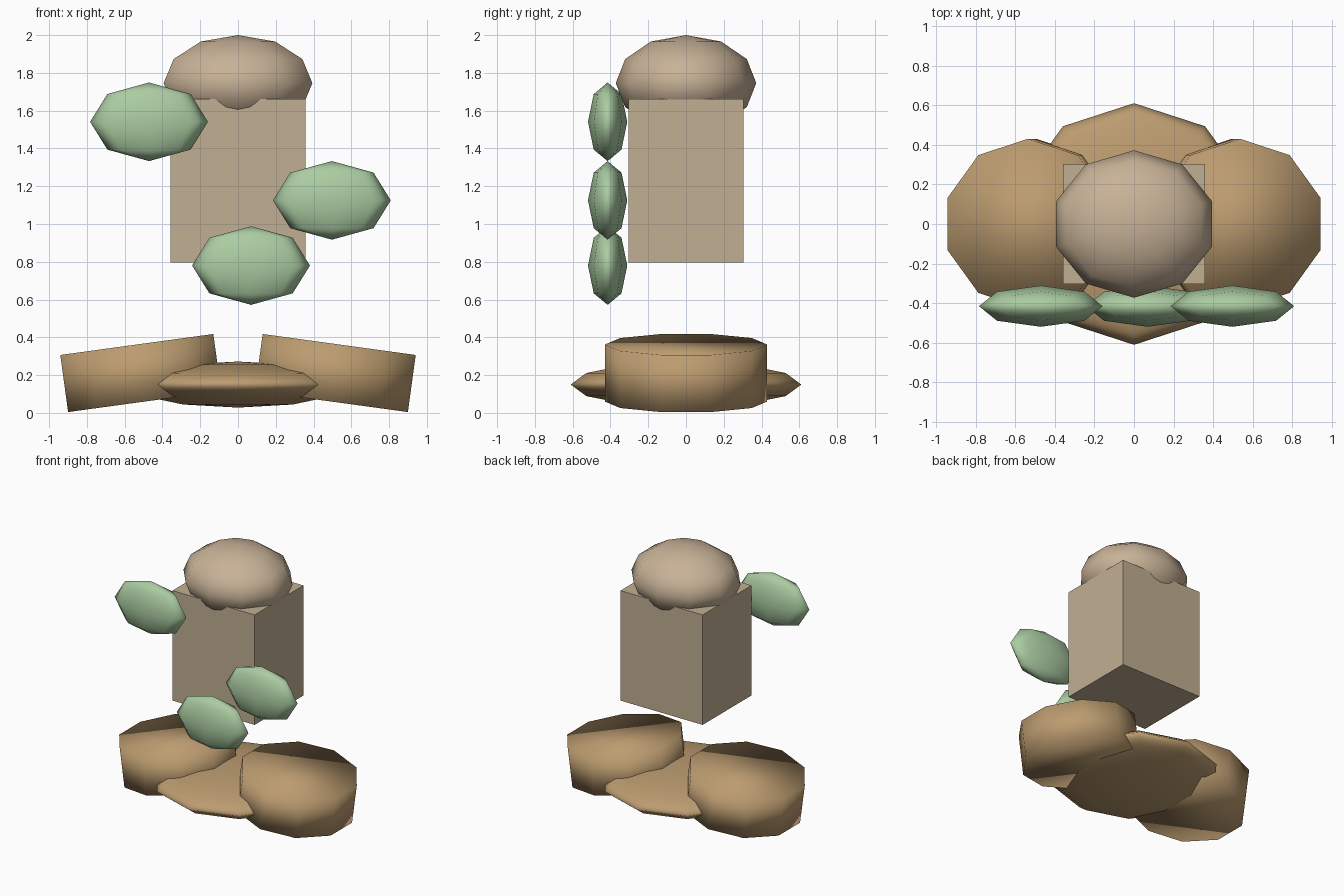
import bpy
import math

cube = bpy.data.objects.get("Cube")
if cube:
    bpy.data.objects.remove(cube, do_unlink=True)


def material(name, rgb):
    """Flat material from an sRGB 0-255 colour."""
    lin = [((c / 255 + 0.055) / 1.055) ** 2.4 for c in rgb] + [1.0]
    mat = bpy.data.materials.new(name)
    mat.use_nodes = True
    mat.diffuse_color = lin
    bsdf = next(n for n in mat.node_tree.nodes if n.type == "BSDF_PRINCIPLED")
    bsdf.inputs["Base Color"].default_value = lin
    return mat


stone = material("warm_stone", (193, 175, 146))
cap_tan = material("cap_tan", (200, 178, 151))
earth = material("earth_brown", (188, 156, 112))
leaf = material("leaf_green", (171, 204, 162))


def finish(name, mat, smooth=True):
    obj = bpy.context.object
    obj.name = name
    obj.data.name = name
    obj.data.materials.append(mat)
    if smooth:
        bpy.ops.object.shade_smooth()
    return obj


def ellipsoid(name, loc, radii, segments, rings, mat):
    bpy.ops.mesh.primitive_uv_sphere_add(
        segments=segments, ring_count=rings, radius=1, location=loc)
    bpy.context.object.scale = radii
    return finish(name, mat)


# Ground: a flattened mound between two outward-leaning discs
ellipsoid("base_mound", (0, 0, 0.15), (0.61, 0.61, 0.122), 10, 6, earth)
for side, label in ((1, "left"), (-1, "right")):
    bpy.ops.mesh.primitive_cylinder_add(
        vertices=10, radius=0.43, depth=0.305,
        location=(side * 0.515, 0, 0.211),
        rotation=(0, side * math.radians(7.8), 0))
    finish(label + "_base_disc", earth)

# Floating block
bpy.ops.mesh.primitive_cube_add(size=1, location=(0, 0, 1.228))
bpy.context.object.scale = (0.715, 0.607, 0.865)
finish("body_block", stone, smooth=False)

# Rounded cap sunk into the block
ellipsoid("top_cap", (0, 0, 1.746), (0.414, 0.372, 0.254), 10, 6, cap_tan)

# Leaves floating in front
for label, x, z in (("upper", -0.471, 1.541), ("middle", 0.497, 1.125),
                    ("lower", 0.069, 0.78)):
    ellipsoid(label + "_leaf", (x, -0.415, z), (0.312, 0.104, 0.208), 8, 4, leaf)
